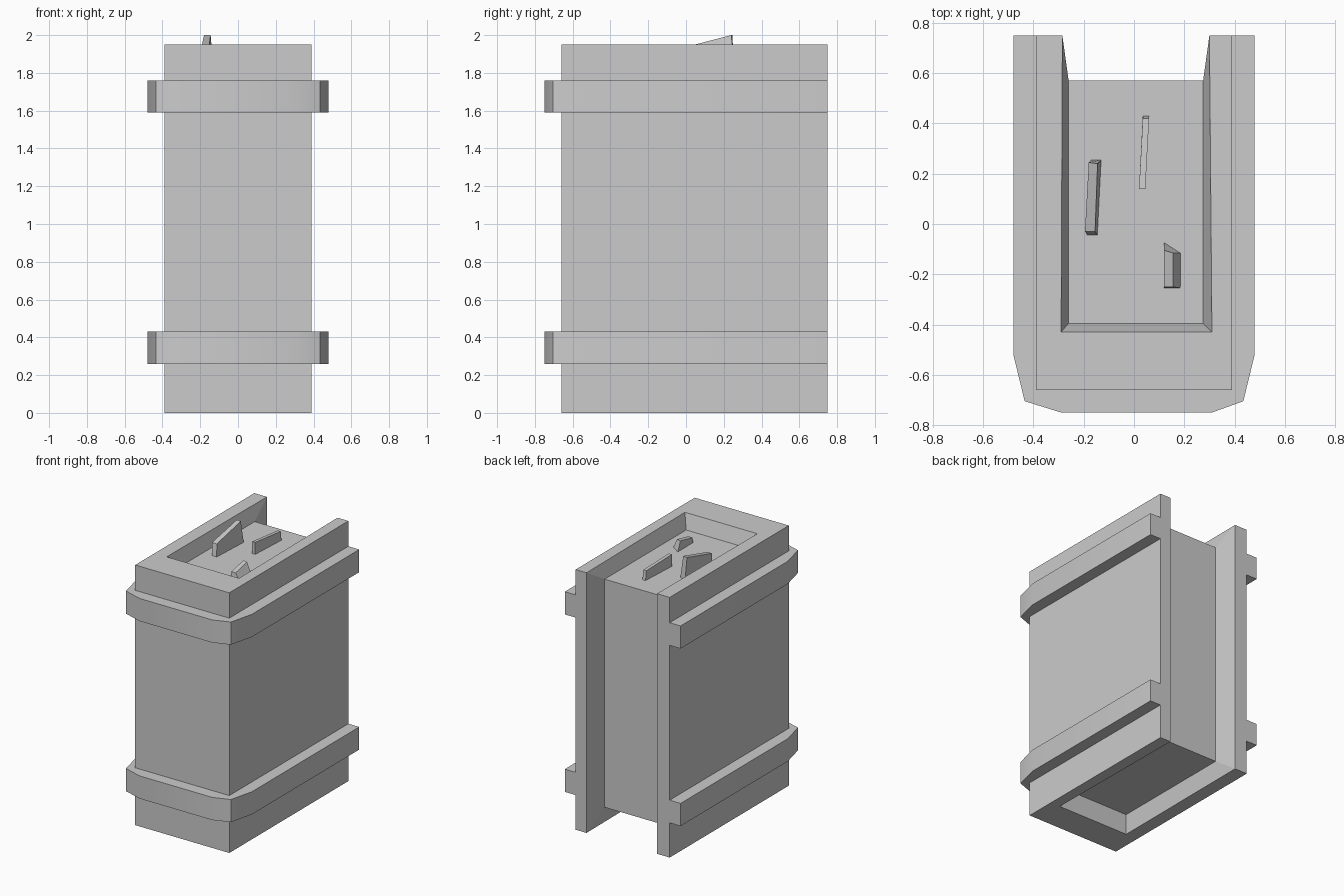
import bpy, bmesh

if "Cube" in bpy.data.objects:
    bpy.data.objects.remove(bpy.data.objects["Cube"])


def make_object(name, verts, faces, smooth=False):
    mesh = bpy.data.meshes.new(name)
    bm = bmesh.new()
    vs = [bm.verts.new(v) for v in verts]
    for f in faces:
        bm.faces.new([vs[i] for i in f])
    bmesh.ops.recalc_face_normals(bm, faces=bm.faces)
    bm.to_mesh(mesh)
    bm.free()
    obj = bpy.data.objects.new(name, mesh)
    bpy.context.collection.objects.link(obj)
    if smooth:
        bpy.ops.object.select_all(action='DESELECT')
        obj.select_set(True)
        bpy.context.view_layer.objects.active = obj
        bpy.ops.object.shade_smooth_by_angle()
    return obj


# Body: U-shaped casing with bevelled rims around a recessed core.
# Four stations around the U, each with outer, rim and inner corners.
HEIGHT, CORE_BOTTOM, CORE_TOP = 1.95, 0.13, 1.84
stations = [
    ((-0.39, 0.75), (-0.285, 0.75), (-0.26, 0.57)),
    ((-0.39, -0.66), (-0.29, -0.43), (-0.26, -0.395)),
    ((0.39, -0.66), (0.31, -0.43), (0.275, -0.395)),
    ((0.39, 0.75), (0.30, 0.75), (0.275, 0.57)),
]
verts = []
for outer, rim, inner in stations:
    verts += [(*inner, CORE_BOTTOM), (*rim, 0), (*outer, 0),
              (*outer, HEIGHT), (*rim, HEIGHT), (*inner, CORE_TOP)]
faces = []
for s in range(3):
    a, b = s * 6, s * 6 + 6
    faces += [(a + i, a + i + 1, b + i + 1, b + i) for i in range(5)]
for e in (0, 18):  # back ends of the side walls
    faces += [(e + 1, e + 2, e + 3, e + 4), (e, e + 1, e + 4, e + 5)]
faces += [(0, 6, 12, 18), (5, 11, 17, 23), (0, 5, 23, 18)]  # core
make_object("casing", verts, faces)

# Two bands wrapping the front and sides, with chamfered front corners
outer = [(-0.48, 0.75), (-0.48, -0.52), (-0.435, -0.705), (-0.29, -0.75),
         (0.31, -0.75), (0.435, -0.705), (0.48, -0.52), (0.48, 0.75)]
inner = [(0.39, 0.75), (0.39, -0.66), (-0.39, -0.66), (-0.39, 0.75)]
profile = outer + inner
n = len(profile)
for name, z0, z1 in (("lower_band", 0.26, 0.43), ("upper_band", 1.59, 1.76)):
    verts = [(x, y, z) for z in (z0, z1) for x, y in profile]
    faces = [tuple(range(n)), tuple(range(n, 2 * n))]
    faces += [(i, (i + 1) % n, (i + 1) % n + n, i + n) for i in range(n)]
    make_object(name, verts, faces, smooth=True)


# Shards standing on the recessed top
def shard(name, base, top):
    verts = [(x, y, CORE_TOP - 0.01) for x, y in base] + top
    faces = [(0, 1, 2, 3), (4, 5, 6, 7)]
    faces += [(i, (i + 1) % 4, (i + 1) % 4 + 4, i + 4) for i in range(4)]
    make_object(name, verts, faces)


shard("tall_shard",
      [(-0.185, -0.045), (-0.145, -0.045), (-0.13, 0.255), (-0.17, 0.255)],
      [(-0.195, -0.03, 1.93), (-0.155, -0.03, 1.93),
       (-0.145, 0.24, 2.0), (-0.18, 0.245, 2.0)])
shard("thin_shard",
      [(0.02, 0.14), (0.045, 0.14), (0.06, 0.43), (0.035, 0.43)],
      [(0.02, 0.14, 1.93), (0.045, 0.14, 1.93),
       (0.06, 0.42, 1.91), (0.035, 0.42, 1.91)])
shard("small_shard",
      [(0.12, -0.255), (0.19, -0.255), (0.19, -0.115), (0.12, -0.07)],
      [(0.12, -0.25, 1.88), (0.155, -0.25, 1.88),
       (0.155, -0.115, 1.91), (0.12, -0.105, 1.91)])
